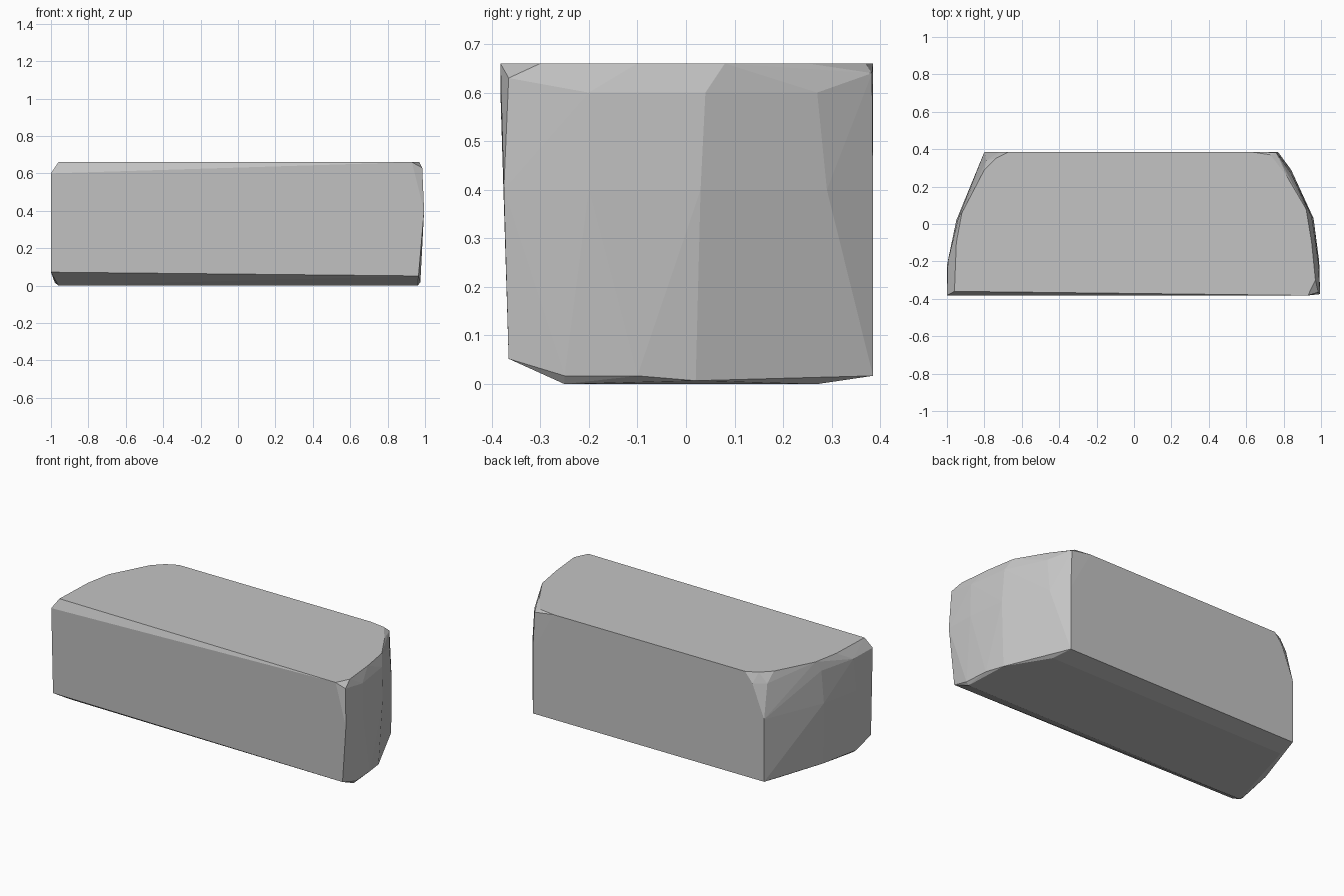
import bpy
import bmesh

cube = bpy.data.objects.get("Cube")
if cube:
    bpy.data.objects.remove(cube, do_unlink=True)


def make_material(name, colour):
    material = bpy.data.materials.new(name)
    material.use_nodes = True
    material.diffuse_color = colour
    material.node_tree.nodes["Principled BSDF"].inputs["Base Color"].default_value = colour
    return material


def make_hull(name, rings, material):
    """Wrap stacked outlines, each a height and its corners, in one faceted convex skin."""
    bm = bmesh.new()
    for height, outline in rings:
        for x, y, *lift in outline:
            bm.verts.new((x, y, height + sum(lift)))
    result = bmesh.ops.convex_hull(bm, input=bm.verts[:])
    loose = set(result["geom_interior"] + result["geom_unused"])
    bmesh.ops.delete(bm, geom=[g for g in loose if isinstance(g, bmesh.types.BMVert)],
                     context="VERTS")
    # Merge nearly coplanar triangles into broad flat facets
    bmesh.ops.dissolve_limit(bm, angle_limit=0.01, verts=bm.verts[:], edges=bm.edges[:])
    bmesh.ops.recalc_face_normals(bm, faces=bm.faces[:])
    mesh = bpy.data.meshes.new(name)
    bm.to_mesh(mesh)
    bm.free()
    mesh.materials.append(material)
    block = bpy.data.objects.new(name, mesh)
    bpy.context.collection.objects.link(block)
    return block


# Flat underside
underside = [(-.96, -.25), (-.81, .27), (.8, .27), (.96, -.25)]

# Lower rim, with the front edge raised into a long chamfer
lower_rim = [(-1, -.365, .055), (-.98, -.25), (-.93, 0), (-.8, .385),
             (.77, .385), (.94, .02, -.01), (.965, -.1), (.975, -.25),
             (.965, -.365, .035)]

# Bulging ends at mid height
waist = [(-1, -.375), (-1, -.22), (-.95, .02), (-.8, .385),
         (.77, .385), (.84, .29), (.96, .03), (.99, -.2), (.995, -.375)]

# Upper shoulders just below the lid
shoulder = [(-1, -.382), (-.995, -.2), (-.94, .03), (-.79, .34), (-.72, .385),
            (.76, .383, .04), (.84, .27), (.95, .04), (.985, -.2),
            (.985, -.365, .03)]

# Flat top with rounded corners
lid = [(-.96, -.36), (-.95, -.1), (-.92, .06), (-.8, .29), (-.74, .35),
       (-.67, .385), (.63, .385), (.73, .37), (.82, .25), (.92, .08),
       (.95, -.1), (.97, -.3), (.93, -.382)]

grey = make_material("stone grey", (.55, .55, .55, 1))
make_hull("stone_block", [(0, underside), (.017, lower_rim), (.4, waist),
                          (.6, shoulder), (.66, lid)], grey)
